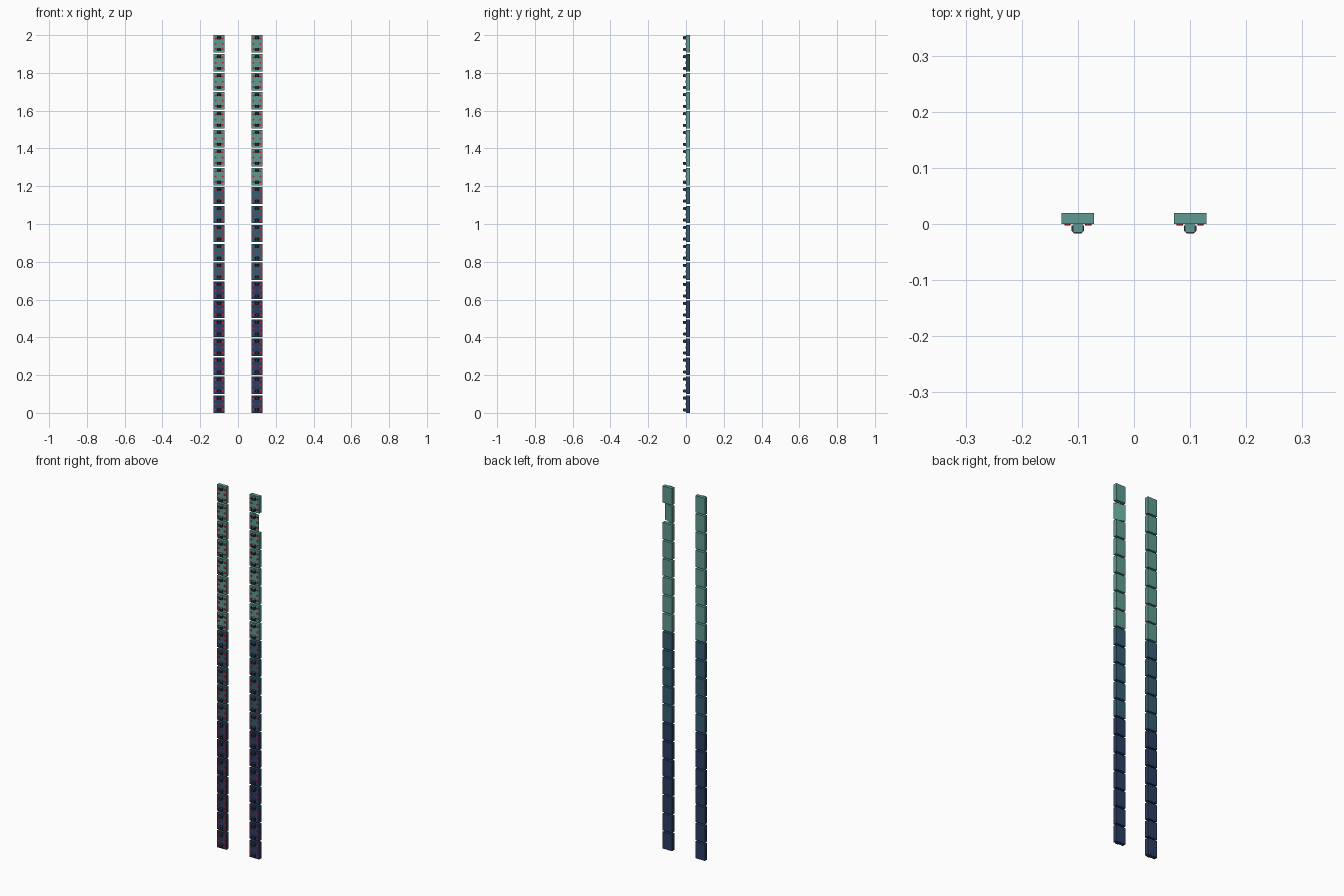
import bpy, bmesh, math
from mathutils import Matrix

if "Cube" in bpy.data.objects:
    bpy.data.objects.remove(bpy.data.objects["Cube"])

def mat(name, rgb):
    m = bpy.data.materials.new(name)
    m.diffuse_color = (*rgb, 1)
    m.use_nodes = True
    m.node_tree.nodes["Principled BSDF"].inputs["Base Color"].default_value = m.diffuse_color
    return m

navy = mat("navy", (0.024, 0.047, 0.122))
blue = mat("slate_blue", (0.036, 0.11, 0.165))
teal = mat("teal", (0.115, 0.325, 0.29))
red = mat("red", (0.68, 0.012, 0.025))
dark = mat("charcoal", (0.03, 0.035, 0.04))

COUNT, HEIGHT = 20, 0.092
PITCH = (2 - HEIGHT) / (COUNT - 1)

def finish(bm, name, material):
    bmesh.ops.recalc_face_normals(bm, faces=bm.faces)
    me = bpy.data.meshes.new(name)
    bm.to_mesh(me)
    bm.free()
    me.materials.append(material)
    ob = bpy.data.objects.new(name, me)
    bpy.context.collection.objects.link(ob)

def prism(bm, profile, z0, z1):
    """Extrude an x/y profile vertically."""
    f = bm.faces.new([bm.verts.new((x, y, z0)) for x, y in profile])
    r = bmesh.ops.extrude_face_region(bm, geom=[f])
    vs = [v for v in r["geom"] if isinstance(v, bmesh.types.BMVert)]
    bmesh.ops.translate(bm, verts=vs, vec=(0, 0, z1 - z0))

def stud(bm, x, z, r, depth):
    """Small round stud standing on the front face."""
    m = Matrix.Translation((x, -depth / 2, z)) @ Matrix.Rotation(math.pi / 2, 4, 'X')
    bmesh.ops.create_cone(bm, cap_ends=True, segments=8, radius1=r, radius2=r,
                          depth=depth, matrix=m)

for side, cx in (("left", -0.1), ("right", 0.1)):
    bands = {"lower": (range(0, 7), navy), "middle": (range(7, 12), blue),
             "upper": (range(12, COUNT), teal)}
    # panels, each with two neck blocks in the panel colour
    caps = bmesh.new()
    for band, (rows, material) in bands.items():
        panels, necks = bmesh.new(), bmesh.new()
        for i in rows:
            z = i * PITCH
            prof = [(cx - .029, 0), (cx + .029, 0), (cx + .029, .02), (cx - .029, .02)]
            if side == "right" and i == COUNT - 2:
                prof.pop(2)          # one panel has its back corner cut off
            prism(panels, prof, z, z + HEIGHT)
            for zc in (0.016, HEIGHT - 0.014):
                prism(necks, [(cx - .008, 0), (cx - .008, -.0145),
                              (cx + .008, -.0145), (cx + .008, 0)],
                      z + zc - .008, z + zc + .008)
                # dark cap around the tip of each neck
                prism(caps, [(cx - .011, -.003), (cx - .011, -.012), (cx - .006, -.017),
                             (cx + .006, -.017), (cx + .011, -.012), (cx + .011, -.003)],
                      z + zc - .006, z + zc + .006)
        finish(panels, f"{side}_{band}_panels", material)
        finish(necks, f"{side}_{band}_necks", material)
    finish(caps, f"{side}_hook_caps", dark)
    # red studs down both sides of every panel
    studs = bmesh.new()
    for i in range(COUNT):
        for s in (-1, 1):
            for zc in (0.018, HEIGHT / 2, HEIGHT - 0.018):
                stud(studs, cx + s * .0185, i * PITCH + zc, .0055, .003)
    finish(studs, f"{side}_studs", red)
